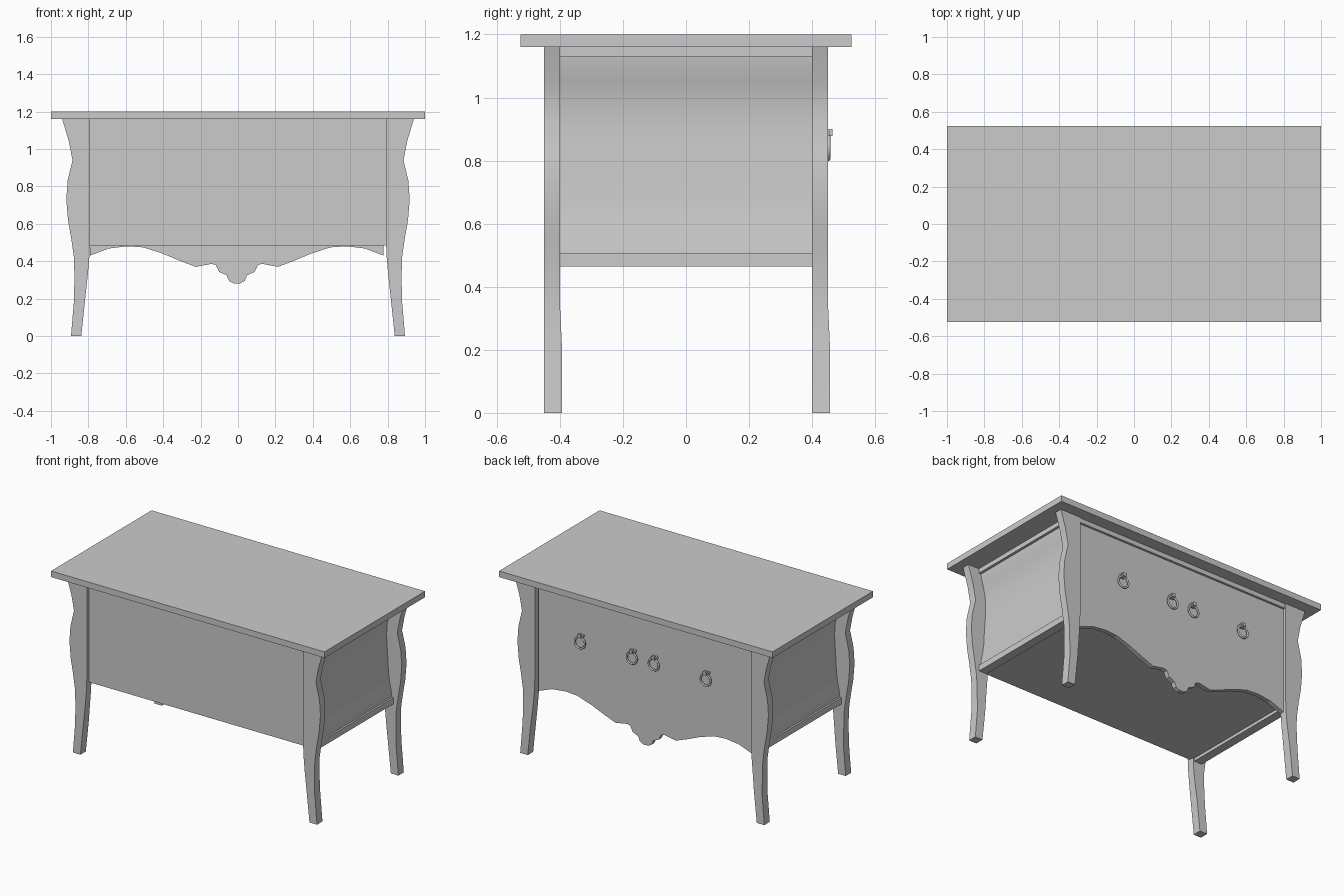
import bpy, bmesh, math

if "Cube" in bpy.data.objects:
    bpy.data.objects.remove(bpy.data.objects["Cube"])


def finish(name, bm, smooth=None):
    bmesh.ops.recalc_face_normals(bm, faces=bm.faces)
    me = bpy.data.meshes.new(name)
    bm.to_mesh(me)
    bm.free()
    ob = bpy.data.objects.new(name, me)
    bpy.context.collection.objects.link(ob)
    if smooth:
        bpy.ops.object.select_all(action='DESELECT')
        ob.select_set(True)
        bpy.context.view_layer.objects.active = ob
        bpy.ops.object.shade_smooth_by_angle(angle=math.radians(smooth))
    return ob


def box(name, x0, x1, y0, y1, z0, z1):
    return prism(name, [(x0, z0), (x1, z0), (x1, z1), (x0, z1)], y0, y1)


def prism(name, pts, y0, y1, smooth=None):
    """Extrude an x/z outline from y0 to y1."""
    bm = bmesh.new()
    face = bm.faces.new([bm.verts.new((x, y0, z)) for x, z in pts])
    ext = bmesh.ops.extrude_face_region(bm, geom=[face])
    for v in ext['geom']:
        if isinstance(v, bmesh.types.BMVert):
            v.co.y = y1
    return finish(name, bm, smooth)


# Curved leg: height, inner x, outer x, extra depth at the foot
LEG = [(1.16, .79, .94, 0), (1.04, .79, .904, 0), (.94, .79, .885, 0),
       (.83, .79, .911, 0), (.73, .79, .918, 0), (.62, .79, .909, 0),
       (.53, .79, .893, 0), (.42, .795, .877, 0), (.33, .803, .875, .001),
       (.20, .817, .876, .007), (0, .838, .893, .007)]


def leg(name, side, y):
    bm = bmesh.new()
    rings = []
    for z, a, b, d in LEG:
        corners = [(a, y), (b, y), (b, y + .05 + d), (a, y + .05 + d)]
        rings.append([bm.verts.new((side * px, py, z)) for px, py in corners])
    for r, s in zip(rings, rings[1:]):
        for i in range(4):
            j = (i + 1) % 4
            bm.faces.new((r[i], r[j], s[j], s[i]))
    bm.faces.new(rings[0])
    bm.faces.new(rings[-1])
    finish(name, bm, 30)


# Table top
box("table_top", -1, 1, -.525, .525, 1.16, 1.2)

# Legs, side panels and side rails
SIDE = [(.843, 1.13), (.840, 1.10), (.825, 1.05), (.811, .98), (.807, .91),
        (.811, .83), (.818, .74), (.820, .67), (.830, .60), (.842, .54), (.846, .505)]
for tag, s in (("left", -1), ("right", 1)):
    leg("front_leg_" + tag, s, -.45)
    leg("back_leg_" + tag, s, .40)
    outline = [(s * x, z) for x, z in SIDE] + [(s * .79, .505), (s * .79, 1.13)]
    prism("side_panel_" + tag, outline, -.40, .40, 30)
    box("lower_rail_" + tag, s * .80, s * .858, -.40, .40, .465, .505)
    box("upper_rail_" + tag, s * .79, s * .86, -.40, .40, 1.13, 1.16)

# Flat panel, floor and top rail of the case
box("front_panel", -.79, .79, -.43, -.40, .485, 1.16)
box("case_floor", -.80, .80, -.41, .41, .485, .505)
box("back_rail", -.79, .79, .40, .445, 1.13, 1.16)

# Scalloped drawer panel
HALF = [(.785, .43), (.685, .468), (.585, .48), (.50, .474), (.395, .44),
        (.30, .40), (.22, .37), (.135, .386), (.113, .38), (.095, .343),
        (.055, .325), (.042, .295), (.018, .282)]
CX = -.006
lower = [(CX - x, z) for x, z in HALF] + [(CX + x, z) for x, z in reversed(HALF)]
prism("scalloped_panel", lower + [(.779, 1.14), (-.791, 1.14)], .40, .43)

# Ring pulls
for i, x in enumerate((-.46, -.08, .08, .46)):
    box(f"pull_mount_{i}", x - .018, x + .018, .43, .457, .876, .892)
    box(f"pull_cap_{i}", x - .012, x + .012, .45, .465, .878, .9)
    bpy.ops.mesh.primitive_torus_add(location=(x, .452, .842), rotation=(math.pi / 2, 0, 0),
                                     major_radius=.037, minor_radius=.006,
                                     major_segments=32, minor_segments=10)
    bpy.context.object.name = f"pull_ring_{i}"
    bpy.ops.object.shade_smooth()
